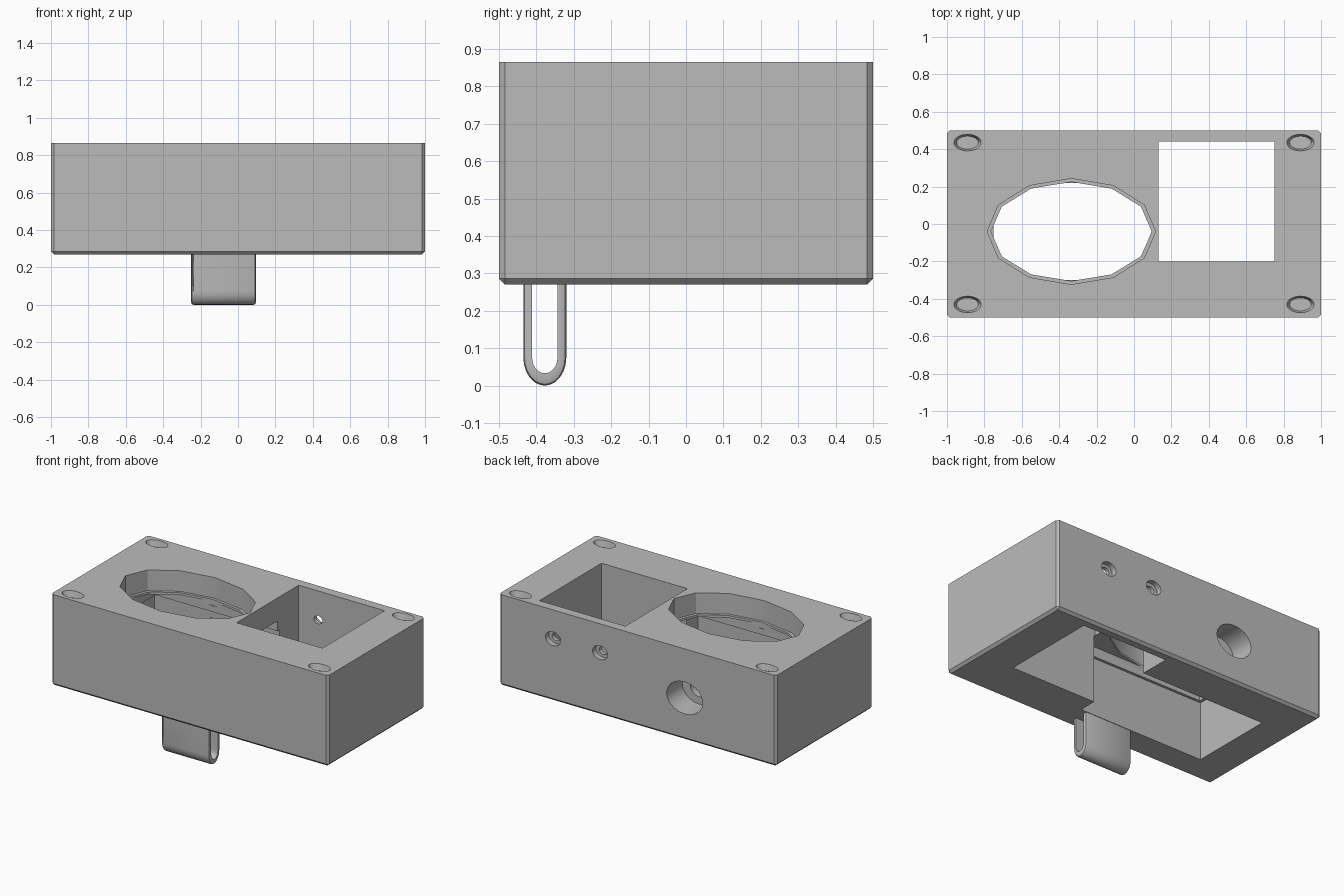
import bpy, bmesh, math
from mathutils import Matrix, Vector

cube = bpy.data.objects.get("Cube")
if cube:
    bpy.data.objects.remove(cube, do_unlink=True)

grey = bpy.data.materials.new("plain grey")
grey.use_nodes = True
grey.diffuse_color = (0.5, 0.5, 0.5, 1)
grey.node_tree.nodes["Principled BSDF"].inputs["Base Color"].default_value = (0.5, 0.5, 0.5, 1)


def make(name, bm):
    bmesh.ops.recalc_face_normals(bm, faces=bm.faces)
    mesh = bpy.data.meshes.new(name)
    bm.to_mesh(mesh)
    bm.free()
    ob = bpy.data.objects.new(name, mesh)
    bpy.context.collection.objects.link(ob)
    mesh.materials.append(grey)
    return ob


def box_bm(x0, x1, y0, y1, z0, z1):
    bm = bmesh.new()
    bmesh.ops.create_cube(bm, size=1)
    for v in bm.verts:
        v.co = Vector((x1 if v.co.x > 0 else x0,
                       y1 if v.co.y > 0 else y0,
                       z1 if v.co.z > 0 else z0))
    return bm


def cut(cutter):
    """Subtract a temporary cutter from the housing."""
    cutter.hide_render = True
    mod = housing.modifiers.new("cut", 'BOOLEAN')
    mod.operation, mod.solver, mod.object = 'DIFFERENCE', 'EXACT', cutter
    bpy.context.view_layer.objects.active = housing
    bpy.ops.object.modifier_apply(modifier=mod.name)
    bpy.data.objects.remove(cutter, do_unlink=True)


def cut_box(*limits):
    cut(make("pocket_cutter", box_bm(*limits)))


def cut_round(axis, start, end, center, radii, segments=20, taper=1.0):
    """Elliptical bore along an axis; center and radii are in the other two axes."""
    bm = bmesh.new()
    bmesh.ops.create_cone(bm, cap_ends=True, segments=segments,
                          radius1=1, radius2=taper, depth=1)
    # put a vertex on the first axis
    bm.verts.ensure_lookup_table()
    first = bm.verts[0].co
    bmesh.ops.rotate(bm, verts=bm.verts,
                     matrix=Matrix.Rotation(-math.atan2(first.y, first.x), 3, 'Z'))
    a, b = [i for i in range(3) if i != axis]
    for v in bm.verts:
        p = Vector()
        p[a] = center[0] + v.co.x * radii[0]
        p[b] = center[1] + v.co.y * radii[1]
        p[axis] = start + (v.co.z + 0.5) * (end - start)
        v.co = p
    cut(make("bore_cutter", bm))


# Housing block, chamfered on every edge except the top rim
bm = box_bm(-1, 1, -0.5, 0.5, 0.27, 0.865)
edges = [e for e in bm.edges if min(v.co.z for v in e.verts) < 0.5]
bmesh.ops.bevel(bm, geom=edges, offset=0.016, segments=1, affect='EDGES')
housing = make("housing", bm)

# Square shaft and the stepped pocket that opens into it
cut_box(0.13, 0.75, -0.2, 0.44, 0.1, 1.0)
cut_box(-0.77, 0.135, -0.317, 0.24, 0.1, 0.65)
cut_box(-0.75, 0.135, -0.3, 0.22, 0.6, 0.715)

# Oval opening with a narrow seat
cut_round(2, 0.73, 1.0, (-0.335, -0.04), (0.45, 0.283), 12)
cut_round(2, 0.69, 0.8, (-0.335, -0.04), (0.43, 0.265), 12)

# Large counterbored holes: front, back and side
for face, shoulder, inner in ((-0.6, -0.37, -0.2), (0.6, 0.34, 0.1)):
    cut_round(1, face, shoulder, (-0.34, 0.545), (0.13, 0.105))
    cut_round(1, face, inner, (-0.34, 0.545), (0.07, 0.056))
cut_round(0, -1.1, -0.85, (-0.045, 0.54), (0.085, 0.105))
cut_round(0, -1.1, -0.6, (-0.045, 0.54), (0.045, 0.056))

# Small counterbored holes through both walls of the shaft
for x in (0.27, 0.61):
    for face, shoulder, inner in ((-0.6, -0.26, -0.1), (0.6, 0.465, 0.3)):
        cut_round(1, face, shoulder, (x, 0.677), (0.055, 0.045))
        cut_round(1, face, inner, (x, 0.677), (0.031, 0.026))

# Shallow dished recesses in the top corners
for x in (-0.89, 0.89):
    for y in (-0.43, 0.435):
        cut_round(2, 0.825, 0.867, (x, y), (0.058, 0.035), 20, 1.28)


# Strap loop: U-shaped band hanging below the front
def arch(half_width, spring, drop, steps=12):
    return [(-0.3775 + half_width * math.cos(t), spring - drop * math.sin(t))
            for t in (math.pi * i / steps for i in range(steps + 1))]


def u_profile(half_width, spring, drop):
    curve = arch(half_width, spring, drop)
    return [(curve[0][0], 0.3)] + curve + [(curve[-1][0], 0.3)]


outer = u_profile(0.0575, 0.075, 0.075)
inner = u_profile(0.034, 0.075, 0.042)
bm = bmesh.new()
rows = []
for x, side in ((-0.25, -1), (0.095, 1)):
    rows.append([[bm.verts.new((x, y, z)) for y, z in prof] for prof in (outer, inner)])
(ol, il), (orr, ir) = rows
n = len(outer)
for i in range(n - 1):
    for a, b in ((ol, orr), (il, ir), (ol, il), (orr, ir)):
        bm.faces.new((a[i], a[i + 1], b[i + 1], b[i]))
for i in (0, n - 1):
    bm.faces.new((ol[i], il[i], ir[i], orr[i]))
# soften the outer rim
bm.edges.ensure_lookup_table()
rim = [e for row in (ol, orr) for i in range(n - 1)
       for e in row[i].link_edges if e.other_vert(row[i]) == row[i + 1]]
bmesh.ops.bevel(bm, geom=rim, offset=0.012, segments=2, profile=0.5, affect='EDGES')
strap = make("strap_loop", bm)

# Smooth bores and loop, sharp edges kept
for ob in (housing, strap):
    bpy.ops.object.select_all(action='DESELECT')
    ob.select_set(True)
    bpy.context.view_layer.objects.active = ob
    bpy.ops.object.shade_smooth_by_angle(angle=math.radians(25))
